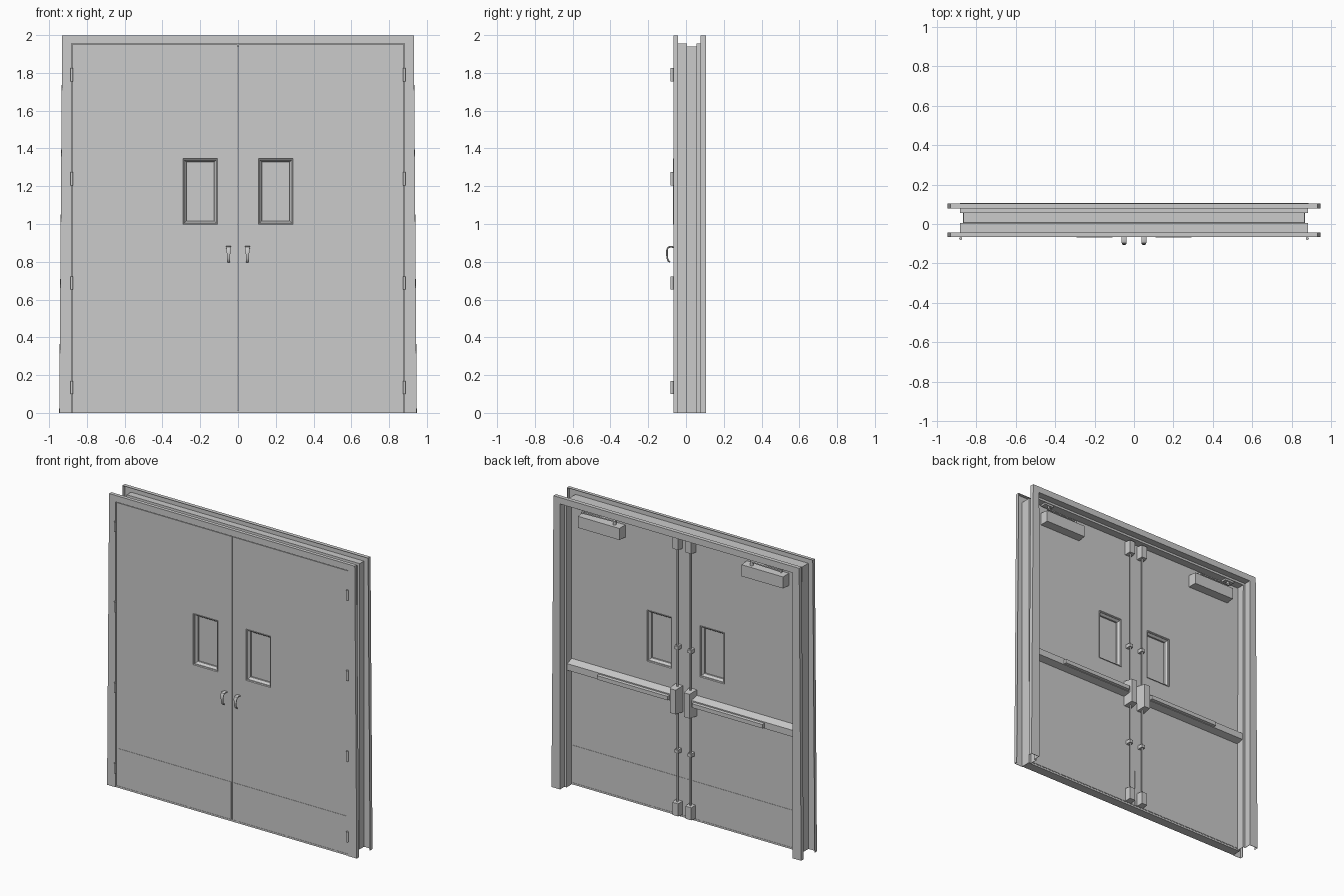
import bpy, bmesh, math
from mathutils import Vector

if "Cube" in bpy.data.objects:
    bpy.data.objects.remove(bpy.data.objects["Cube"])


def make(name, bm, mirror=True):
    """Turn a bmesh into an object, optionally mirrored across x = 0."""
    bmesh.ops.recalc_face_normals(bm, faces=bm.faces)
    me = bpy.data.meshes.new(name)
    bm.to_mesh(me)
    bm.free()
    ob = bpy.data.objects.new(name, me)
    bpy.context.collection.objects.link(ob)
    if mirror:
        ob.modifiers.new("Mirror", 'MIRROR').use_axis[0] = True
    return ob


def loft(name, loops, cyclic=False, caps=True, mirror=True):
    """Skin a list of equally long closed loops of points."""
    bm = bmesh.new()
    rows = [[bm.verts.new(p) for p in loop] for loop in loops]
    n = len(rows[0])
    pairs = list(zip(rows, rows[1:])) + ([(rows[-1], rows[0])] if cyclic else [])
    for a, b in pairs:
        for i in range(n):
            j = (i + 1) % n
            bm.faces.new((a[i], a[j], b[j], b[i]))
    if caps and not cyclic:
        bm.faces.new(rows[0])
        bm.faces.new(rows[-1])
    return make(name, bm, mirror)


def rect(x0, x1, z0, z1, y):
    return [(x0, y, z0), (x1, y, z0), (x1, y, z1), (x0, y, z1)]


def box(name, x, y, z, taper=0.0, mirror=True):
    """Box; taper shrinks the face at the far y end."""
    t = taper
    return loft(name, [rect(x[0], x[1], z[0], z[1], y[0]),
                       rect(x[0] + t, x[1] - t, z[0] + t, z[1] - t, y[1])], mirror=mirror)


def prism(name, profile, x0, x1):
    """Extrude a (y, z) profile along x."""
    return loft(name, [[(x, y, z) for y, z in profile] for x in (x0, x1)])


def rod(name, x, y, z0, z1, r, sides=16):
    ring = [(math.cos(2 * math.pi * i / sides) * r + x,
             math.sin(2 * math.pi * i / sides) * r + y) for i in range(sides)]
    ob = loft(name, [[(a, b, z) for a, b in ring] for z in (z0, z1)])
    smooth(ob)
    return ob


def smooth(ob):
    bpy.ops.object.select_all(action='DESELECT')
    ob.select_set(True)
    bpy.context.view_layer.objects.active = ob
    bpy.ops.object.shade_smooth_by_angle(angle=math.radians(40))


# Sheet-metal frame: one folded profile run up, across and down
outer, rabbet, stop = (0.945, 0.93, 1.998), (0.882, 0.882, 1.956), (0.866, 0.866, 1.94)
fold = [(outer, -0.042), (outer, -0.065), (rabbet, -0.065), (rabbet, 0.005), (stop, 0.005),
        (stop, 0.057), (rabbet, 0.057), (rabbet, 0.104), (outer, 0.104), (outer, 0.078)]
bm = bmesh.new()
rows = []
for (xb, xt, zt), y in fold:
    rows.append([bm.verts.new(p) for p in
                 ((-xb, y, 0), (-xt, y, zt), (xt, y, zt), (xb, y, 0))])
for a, b in zip(rows, rows[1:]):
    for i in range(3):
        bm.faces.new((a[i], a[i + 1], b[i + 1], b[i]))
frame = make("door_frame", bm, mirror=False)
sheet = frame.modifiers.new("Sheet", 'SOLIDIFY')
sheet.thickness, sheet.offset = 0.003, 0

# Door leaves with a window opening
F, B = -0.063, 0.0
leaf = (0.0015, 0.878, 0.013, 1.951)
hole = (0.115, 0.285, 1.005, 1.34)
loft("door_leaf", [rect(*leaf, F), rect(*hole, F), rect(*hole, B), rect(*leaf, B)], cyclic=True)

# Sloped window trim and recessed pane
rim, inner = (0.108, 0.292, 0.998, 1.347), (0.127, 0.273, 1.017, 1.328)
loft("window_trim", [rect(*hole, F), rect(*rim, F), rect(*rim, F - 0.005), rect(*inner, -0.045),
                     rect(*inner, -0.018), rect(*rim, B + 0.005), rect(*rim, B), rect(*hole, B)],
     cyclic=True)
box("window_glass", (0.126, 0.274), (-0.034, -0.029), (1.016, 1.329))

# Kick plates on both faces, and the bottom sill strip
box("front_kick_plate", (0.006, 0.866), (F - 0.002, F), (0.016, 0.27))
box("back_kick_plate", (0.006, 0.866), (B, B + 0.002), (0.016, 0.27))
box("bottom_strip", (-0.88, 0.88), (F, B), (0, 0.012), mirror=False)

# Hinge knuckles
for z in (0.135, 0.687, 1.24, 1.79):
    rod("hinge_barrel", 0.88, -0.074, z - 0.035, z + 0.035, 0.0075)

# Hooked pull handles: (y, z, half width) along the path
path = [(-0.06, 0.876, 0.013), (-0.082, 0.880, 0.013), (-0.094, 0.876, 0.0125),
        (-0.100, 0.864, 0.0115), (-0.101, 0.842, 0.009), (-0.099, 0.818, 0.0075),
        (-0.093, 0.804, 0.007), (-0.085, 0.799, 0.0065)]
loops = []
for i, (y, z, w) in enumerate(path):
    p, q = path[max(i - 1, 0)], path[min(i + 1, len(path) - 1)]
    d = Vector((q[0] - p[0], q[1] - p[1])).normalized()
    n = Vector((-d.y, d.x)) * 0.0045
    loops.append([(0.05 + w * c, y + n.x * s, z + n.y * s) for c, s in
                  ((-1, -0.5), (-0.6, -1), (0.6, -1), (1, -0.5),
                   (1, 0.5), (0.6, 1), (-0.6, 1), (-1, 0.5))])
smooth(loft("pull_handle", loops))

# Push bar, touch pad and centre latch case
prism("push_bar", [(B, 0.788), (0.05, 0.80), (0.05, 0.845), (B, 0.862)], 0.06, 0.869)
box("touch_pad", (0.09, 0.63), (0.045, 0.068), (0.803, 0.838), 0.004)
box("latch_case", (0.024, 0.082), (B, 0.068), (0.72, 0.90), 0.007)

# Vertical rods with guides and end latches
rod("lower_rod", 0.05, 0.022, 0.09, 0.73, 0.006)
rod("upper_rod", 0.05, 0.022, 0.89, 1.86, 0.006)
for z in (0.455, 1.165):
    box("rod_guide", (0.034, 0.066), (B, 0.034), (z - 0.014, z + 0.014), 0.003)
box("bottom_latch", (0.025, 0.075), (B, 0.045), (0.016, 0.11), 0.004)
box("top_latch", (0.025, 0.075), (B, 0.045), (1.84, 1.935), 0.004)

# Door closers: body, spindle, arm and soffit bracket
box("closer_body", (0.46, 0.78), (B, 0.06), (1.80, 1.885), 0.003)
rod("closer_spindle", 0.52, 0.03, 1.88, 1.91, 0.011)
loft("closer_arm", [[(0.51, 0.022, z), (0.51, 0.038, z), (0.76, 0.05, z), (0.76, 0.036, z)]
                    for z in (1.903, 1.911)])
rod("closer_pivot", 0.75, 0.042, 1.90, 1.93, 0.008)
box("closer_bracket", (0.72, 0.79), (0.015, 0.055), (1.926, 1.9385))
